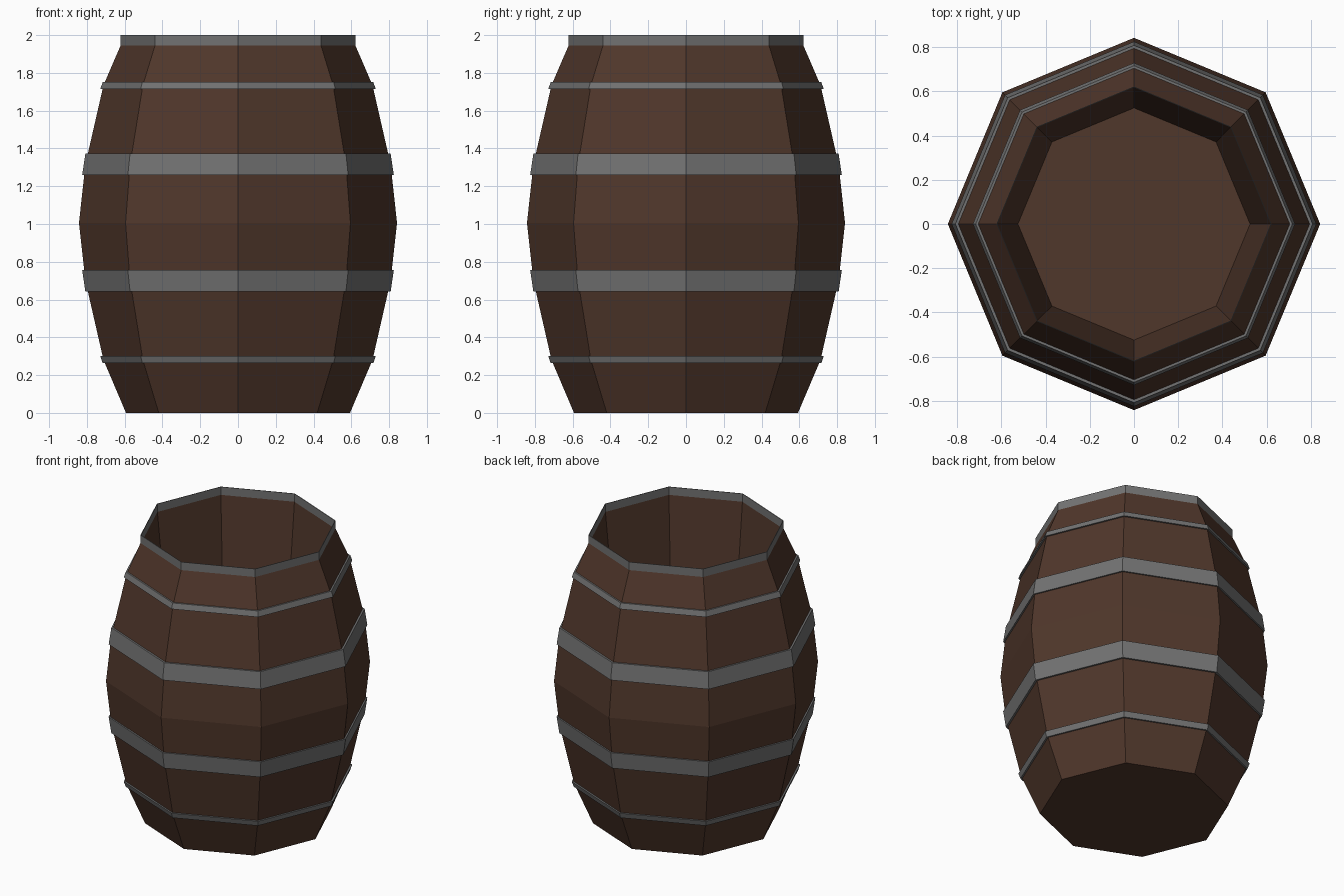
import bpy, bmesh
from math import cos, sin, pi

if "Cube" in bpy.data.objects:
    bpy.data.objects.remove(bpy.data.objects["Cube"])

SIDES = 8


def material(name, rgb):
    m = bpy.data.materials.new(name)
    m.diffuse_color = (*rgb, 1)
    m.use_nodes = True
    m.node_tree.nodes["Principled BSDF"].inputs["Base Color"].default_value = m.diffuse_color
    return m


wood = material("wood", (0.08, 0.038, 0.024))
iron = material("iron", (0.17, 0.17, 0.17))


def lathe(name, profile, mat, closed):
    """Spin (radius, z) points into an octagon; a closed profile makes a ring,
    an open one is capped at both ends."""
    bm = bmesh.new()
    rings = [[bm.verts.new((r * cos(2 * pi * i / SIDES), r * sin(2 * pi * i / SIDES), z))
              for i in range(SIDES)] for r, z in profile]
    pairs = list(zip(rings, rings[1:]))
    if closed:
        pairs.append((rings[-1], rings[0]))
    else:
        bm.faces.new(rings[0][::-1])
        bm.faces.new(rings[-1])
    for a, b in pairs:
        for i in range(SIDES):
            j = (i + 1) % SIDES
            bm.faces.new((a[i], a[j], b[j], b[i]))
    bmesh.ops.recalc_face_normals(bm, faces=bm.faces)
    mesh = bpy.data.meshes.new(name)
    bm.to_mesh(mesh)
    bm.free()
    mesh.materials.append(mat)
    obj = bpy.data.objects.new(name, mesh)
    bpy.context.collection.objects.link(obj)
    return obj


# wooden body: outer bulge, then the tapered well down to the inner floor
MID = 1.005
lathe("barrel_body", [
    (0.593, 0), (0.712, 0.28), (0.808, 0.70), (0.842, MID),
    (0.808, 1.315), (0.712, 1.735), (0.622, 1.944),
    (0.618, 1.944), (0.525, 1.0)], wood, False)

# iron hoops, mirrored about the belly: (outer radius, z) at bottom and top
hoops = {"narrow": ((0.716, 0.263), (0.729, 0.300)),
         "wide": ((0.808, 0.642), (0.825, 0.756))}
for kind, ((r0, z0), (r1, z1)) in hoops.items():
    for place, f in (("lower", lambda z: z), ("upper", lambda z: 2 * MID + 0.005 - z)):
        lathe(f"{place}_{kind}_hoop",
              [(r0, f(z0)), (r1, f(z1)), (r1 - 0.04, f(z1)), (r0 - 0.04, f(z0))], iron, True)

# thin iron rim around the mouth
lathe("rim_hoop", [(0.622, 1.944), (0.622, 2.0), (0.618, 2.0), (0.618, 1.944)], iron, True)
